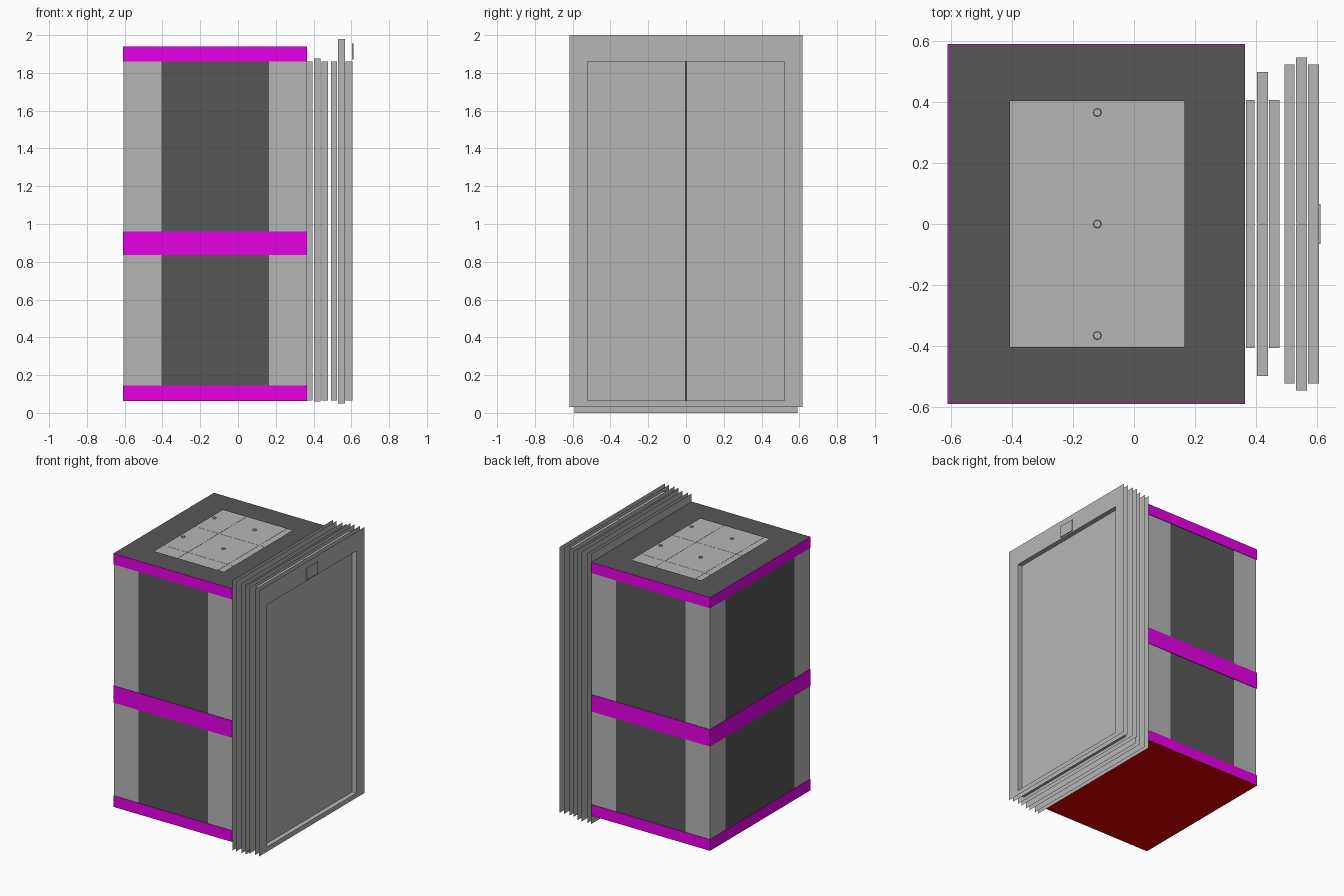
import bpy
import bmesh

cube = bpy.data.objects.get("Cube")
if cube:
    bpy.data.objects.remove(cube, do_unlink=True)


def material(name, colour):
    mat = bpy.data.materials.new(name)
    mat.use_nodes = True
    mat.diffuse_color = (*colour, 1)
    mat.node_tree.nodes["Principled BSDF"].inputs["Base Color"].default_value = (*colour, 1)
    return mat


grey = material("light grey", (0.47, 0.47, 0.47))
dark = material("dark grey", (0.097, 0.097, 0.097))
magenta = material("magenta", (0.8, 0, 0.8))
red = material("red", (0.75, 0, 0))


def finish(name, bm, mat):
    bmesh.ops.recalc_face_normals(bm, faces=bm.faces)
    mesh = bpy.data.meshes.new(name)
    bm.to_mesh(mesh)
    bm.free()
    mesh.materials.append(mat)
    obj = bpy.data.objects.new(name, mesh)
    bpy.context.collection.objects.link(obj)
    return obj


def box(name, xs, ys, zs, mat):
    bm = bmesh.new()
    bmesh.ops.create_cube(bm, size=1)
    for v in bm.verts:
        v.co = [r[0] if c < 0 else r[1] for c, r in zip(v.co, (xs, ys, zs))]
    return finish(name, bm, mat)


def rings(name, loops, mat):
    """Bridge a list of four-cornered loops into a sheet."""
    bm = bmesh.new()
    rows = [[bm.verts.new(p) for p in loop] for loop in loops]
    for a, b in zip(rows, rows[1:]):
        for i in range(4):
            j = (i + 1) % 4
            bm.faces.new((a[i], a[j], b[j], b[i]))
    return finish(name, bm, mat)


def upright(x, half, z0, z1):
    return [(x, -half, z0), (x, half, z0), (x, half, z1), (x, -half, z1)]


def flat(xs, half, z):
    return [(xs[0], -half, z), (xs[1], -half, z), (xs[1], half, z), (xs[0], half, z)]


BACK, FRONT, SIDE, OUTER = -0.606, 0.364, 0.585, 0.589
BOTTOM, TOP = 0.065, 1.94
PANEL_X, PANEL_Y = (-0.405, 0.165), 0.405
T = 0.004
HEIGHT = (BOTTOM + T, TOP - T)

# Cabin walls: light corner panels with dark centre panels
for side, s in (("left", 1), ("right", -1)):
    ys = sorted((s * SIDE, s * (SIDE - T)))
    spans = (("rear", BACK, PANEL_X[0], grey), ("centre", *PANEL_X, dark),
             ("front", PANEL_X[1], FRONT, grey))
    for part, x0, x1, mat in spans:
        box(f"{side}_{part}_wall", (x0, x1), ys, HEIGHT, mat)
    box(f"{side}_back_corner", (BACK, BACK + T),
        sorted((s * SIDE, s * PANEL_Y)), HEIGHT, grey)
box("back_wall", (BACK, BACK + T), (-PANEL_Y, PANEL_Y), HEIGHT, dark)

# Coloured bands laid around the outside of the cabin
for name, z0, z1 in (("bottom", BOTTOM, 0.145), ("middle", 0.835, 0.96), ("top", 1.86, TOP)):
    for side, s in (("left", 1), ("right", -1)):
        box(f"{name}_{side}_band", (BACK, FRONT), sorted((s * SIDE, s * OUTER)), (z0, z1), magenta)
    box(f"{name}_back_band", (BACK - T, BACK), (-OUTER, OUTER), (z0, z1), magenta)

# Floor, and open roof above a tiled ceiling
box("floor", (BACK - T, FRONT), (-OUTER, OUTER), (BOTTOM - 0.002, BOTTOM), red)
rings("roof", [flat((BACK, FRONT), SIDE, TOP), flat(PANEL_X, 0.402, TOP)], dark)
box("ceiling", (BACK + T, FRONT), (-SIDE + T, SIDE - T), (1.862, 1.876), grey)
CX, STEP_X, STEP_Y, GAP = -0.12, 0.33, 0.365, 0.0008
for i in (-1, 0, 1):
    for j in (-1, 0, 1):
        x, y = CX + i * STEP_X, j * STEP_Y
        box("ceiling_tile", (max(x - STEP_X / 2 + GAP, BACK + T), min(x + STEP_X / 2 - GAP, FRONT)),
            (y - STEP_Y / 2 + GAP, y + STEP_Y / 2 - GAP), (1.876, 1.88), grey)
        bm = bmesh.new()
        bmesh.ops.create_cone(bm, cap_ends=True, segments=8, radius1=0.014,
                              radius2=0.012, depth=0.008)
        bmesh.ops.translate(bm, verts=bm.verts, vec=(x, y, 1.884))
        finish("ceiling_lamp", bm, grey)

# Door frames: paired thin sheets joined by the lining of the opening
WIDE, NARROW = (0.616, 0.03, 2.0), (0.59, 0.0, 2.0)
frames = (
    ("cabin_inner_frame", 0.366, 0.395, 0.405, NARROW),
    ("cabin_outer_frame", 0.442, 0.476, 0.405, NARROW),
    ("landing_inner_frame", 0.492, 0.525, 0.522, WIDE),
    ("landing_outer_frame", 0.57, 0.605, 0.522, WIDE),
)
for name, x0, x1, half, outer in frames:
    rings(name, [upright(x0, *outer), upright(x0, half, BOTTOM, 1.86),
                 upright(x1, half, BOTTOM, 1.86), upright(x1, *outer)], grey)

# Sliding doors meeting at the centre
for side, s in (("left", 1), ("right", -1)):
    box(f"cabin_{side}_door", (0.402, 0.438), sorted((s * 0.002, s * 0.498)), (0.06, 1.875), grey)
    box(f"landing_{side}_door", (0.53, 0.566), sorted((s * 0.002, s * 0.545)), (0.05, 1.98), grey)

# Floor indicator above the landing doors
box("indicator", (0.604, 0.611), (-0.065, 0.065), (1.87, 1.955), grey)
